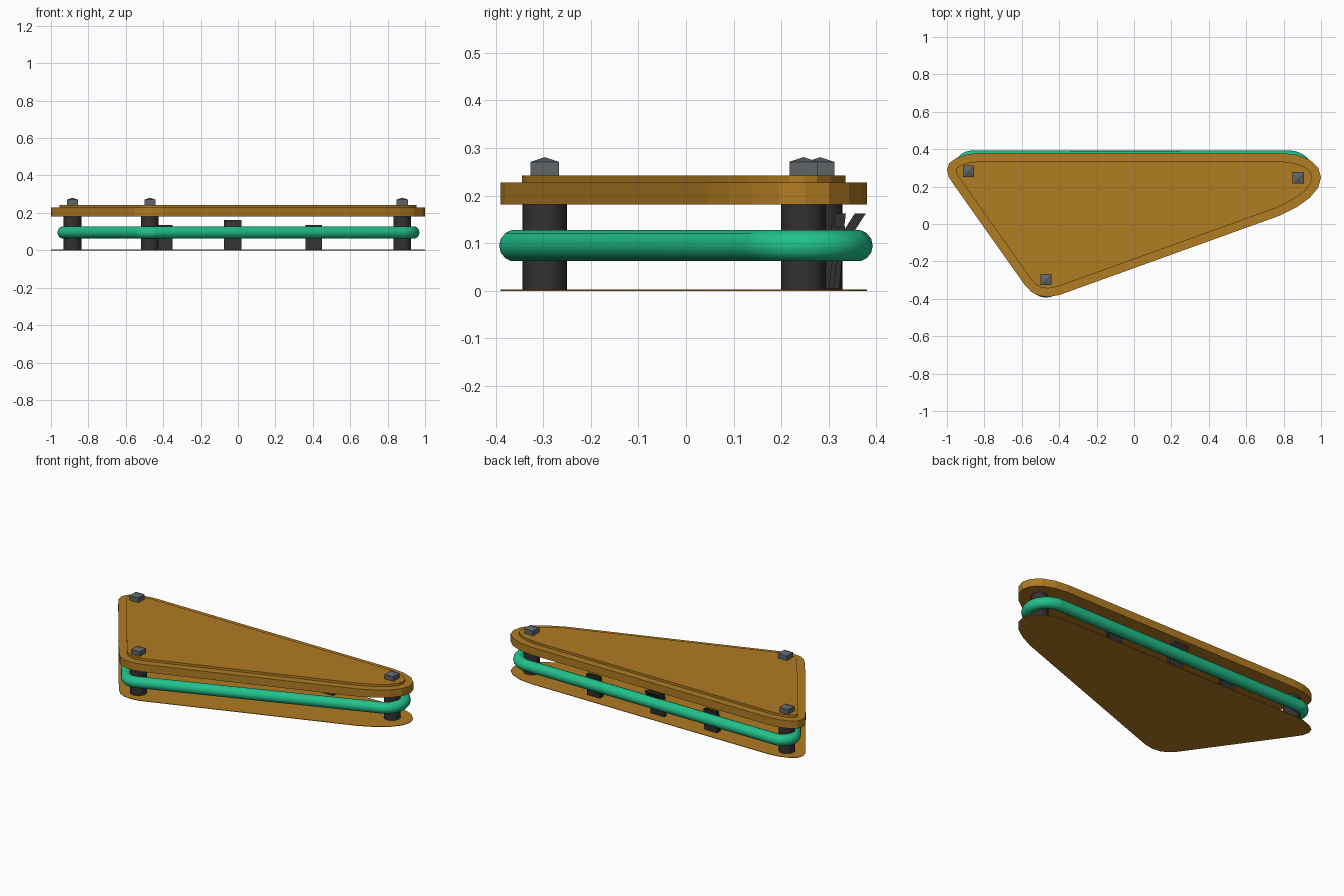
import bpy, bmesh, math
from mathutils import Vector

if "Cube" in bpy.data.objects:
    bpy.data.objects.remove(bpy.data.objects["Cube"])


def material(name, color):
    m = bpy.data.materials.new(name)
    m.diffuse_color = (*color, 1)
    m.use_nodes = True
    m.node_tree.nodes["Principled BSDF"].inputs["Base Color"].default_value = m.diffuse_color
    return m


AMBER = material("amber plastic", (0.44, 0.2, 0.016))
GREEN = material("green rubber", (0.015, 0.53, 0.26))
DARK = material("dark metal", (0.034, 0.03, 0.03))
GREY = material("grey steel", (0.115, 0.13, 0.14))


def add_object(name, bm, mat):
    bmesh.ops.recalc_face_normals(bm, faces=bm.faces[:])
    me = bpy.data.meshes.new(name)
    bm.to_mesh(me)
    bm.free()
    me.materials.append(mat)
    ob = bpy.data.objects.new(name, me)
    bpy.context.collection.objects.link(ob)
    return ob


def raise_face(bm, face, height):
    """Extrude one face straight up and return the new cap."""
    cap = bmesh.ops.extrude_discrete_faces(bm, faces=[face])["faces"][0]
    for v in cap.verts:
        v.co.z += height
    return cap


# Rounded triangle outline shared by both plates
OUTLINE = [(-0.82, 0.38), (-0.89, 0.373), (-0.95, 0.353), (-0.988, 0.325),
           (-1, 0.29), (-0.99, 0.25), (-0.96, 0.205), (-0.585, -0.325),
           (-0.55, -0.362), (-0.51, -0.383), (-0.46, -0.39), (-0.40, -0.38),
           (0.78, 0.045), (0.87, 0.09), (0.94, 0.14), (0.985, 0.195),
           (1, 0.25), (0.985, 0.3), (0.94, 0.343), (0.87, 0.37), (0.79, 0.38)]


def plate(name, z, height, step=0):
    bm = bmesh.new()
    base = [bm.verts.new((x, y, z)) for x, y in OUTLINE]
    bottom = bm.faces.new(list(base))
    if bottom.normal.z == 0:
        bottom.normal_update()
    cap_verts = [bm.verts.new((x, y, z + height)) for x, y in OUTLINE]
    n = len(base)
    for i in range(n):
        j = (i + 1) % n
        bm.faces.new((base[i], base[j], cap_verts[j], cap_verts[i]))
    cap = bm.faces.new(cap_verts)
    bmesh.ops.recalc_face_normals(bm, faces=bm.faces[:])
    if step:
        # raised inner step
        bmesh.ops.inset_region(bm, faces=[cap], thickness=0.045, use_even_offset=True)
        edge_ring = list(cap.verts)
        new = bmesh.ops.extrude_face_region(bm, geom=[cap])["geom"]
        for v in new:
            if isinstance(v, bmesh.types.BMVert):
                v.co.z += step
        if cap.is_valid:
            bm.faces.remove(cap)
    return add_object(name, bm, AMBER)


plate("base_plate", 0, 0.003)
plate("top_plate", 0.181, 0.047, 0.014)

# Three posts with pointed square bolt heads
for label, x, y in (("left", -0.885, 0.282), ("right", 0.878, 0.247), ("front", -0.471, -0.297)):
    bpy.ops.mesh.primitive_cylinder_add(vertices=24, radius=0.047, depth=0.179,
                                        location=(x, y, 0.0925))
    post = bpy.context.object
    post.name = label + "_post"
    post.data.materials.append(DARK)
    bpy.ops.object.shade_smooth_by_angle(angle=math.radians(35))

    bm = bmesh.new()
    h = 0.03
    low, high = [[bm.verts.new((x + sx * h, y + sy * h, z))
                  for sx, sy in ((-1, -1), (1, -1), (1, 1), (-1, 1))]
                 for z in (0.24, 0.271)]
    tip = bm.verts.new((x, y, 0.281))
    bm.faces.new(low)
    for i in range(4):
        j = (i + 1) % 4
        bm.faces.new((low[i], low[j], high[j], high[i]))
        bm.faces.new((high[i], high[j], tip))
    add_object(label + "_bolt", bm, GREY)

# Rubber ring: outline of three circles, found by their farthest point in each direction
CIRCLES = [(Vector((-0.865, 0.292)), 0.067), (Vector((0.83, 0.252)), 0.107),
           (Vector((-0.47, -0.29)), 0.069)]
cu = bpy.data.curves.new("rubber_ring", "CURVE")
cu.dimensions = "3D"
cu.bevel_depth = 0.0335
cu.bevel_resolution = 5
sp = cu.splines.new("POLY")
N = 72
sp.points.add(N - 1)
for i in range(N):
    a = 2 * math.pi * i / N
    d = Vector((math.cos(a), math.sin(a)))
    c, r = max(CIRCLES, key=lambda k: k[0].dot(d) + k[1])
    p = c + d * r
    sp.points[i].co = (p.x, p.y, 0.095, 1)
sp.use_cyclic_u = True
sp.use_smooth = True
cu.materials.append(GREEN)
bpy.context.collection.objects.link(bpy.data.objects.new("rubber_ring", cu))


def leaf(name, x, width, y0, z0, y1, z1, t):
    """Slanted metal strip standing behind the ring."""
    bm = bmesh.new()
    prof = ((y0, z0), (y0 + t, z0), (y1 + t, z1), (y1, z1))
    a, b = [[bm.verts.new((x + s * width / 2, y, z)) for y, z in prof] for s in (-1, 1)]
    bm.faces.new(a)
    bm.faces.new(b)
    for i in range(4):
        j = (i + 1) % 4
        bm.faces.new((a[i], a[j], b[j], b[i]))
    add_object(name, bm, DARK)


# Two contact switches and the kicker between them
for label, x in (("left", -0.395), ("right", 0.405)):
    leaf(label + "_switch_inner", x, 0.088, 0.288, 0.004, 0.306, 0.135, 0.012)
    leaf(label + "_switch_outer", x, 0.088, 0.31, 0.004, 0.322, 0.135, 0.012)
leaf("kicker_arm", -0.028, 0.095, 0.295, 0.004, 0.314, 0.163, 0.022)
leaf("kicker_head", -0.028, 0.095, 0.305, 0.085, 0.355, 0.163, 0.023)
